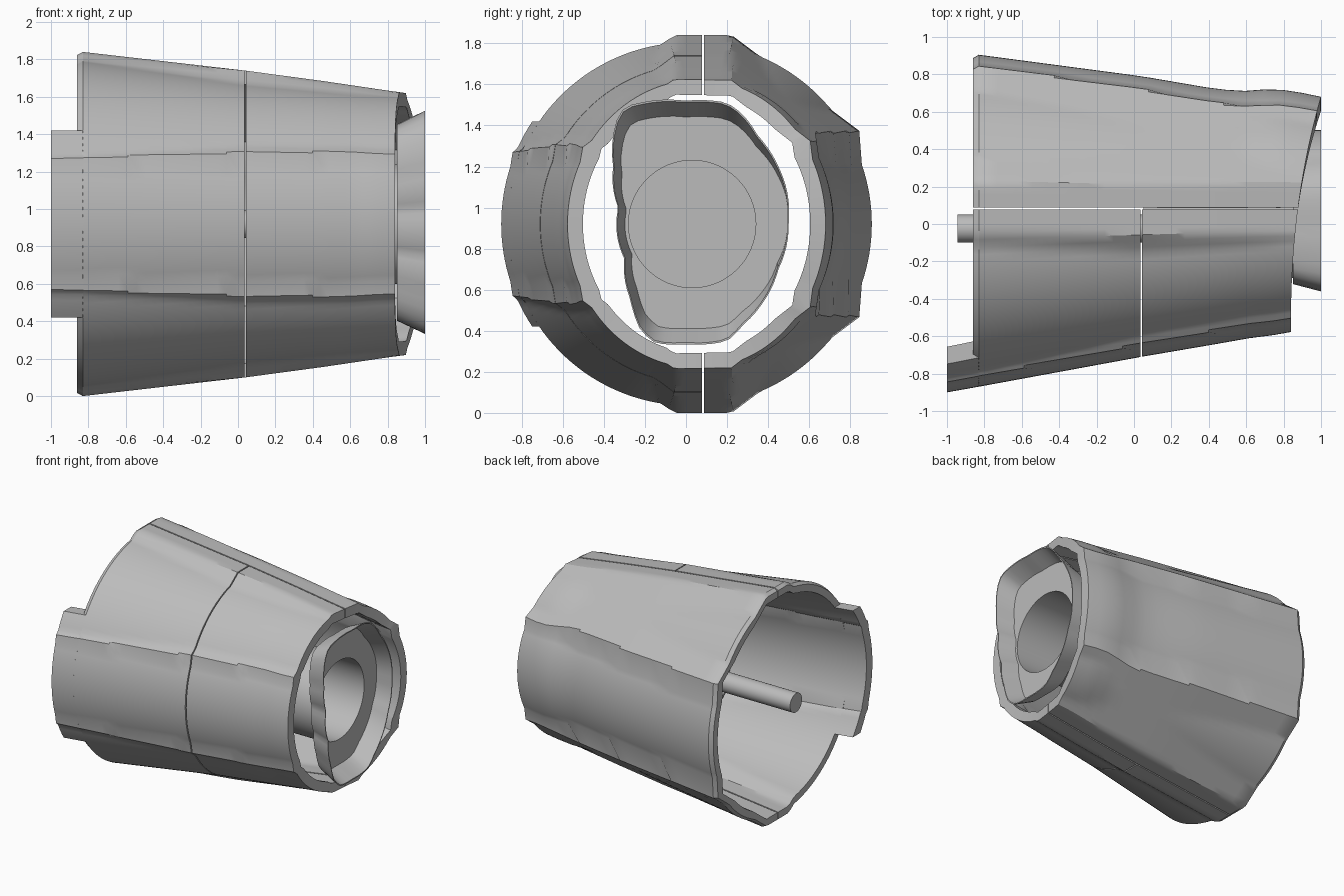
import bpy, bmesh, math

cube = bpy.data.objects.get("Cube")
if cube:
    bpy.data.objects.remove(cube)

grey = bpy.data.materials.new("plain_grey")
grey.use_nodes = True
grey.diffuse_color = (0.5, 0.5, 0.5, 1)
grey.node_tree.nodes["Principled BSDF"].inputs["Base Color"].default_value = (0.5, 0.5, 0.5, 1)

MID_Z, SPLIT_Y, GAP, WALL = 0.92, 0.082, 0.005, 0.075

# Shell stations: x, front y, back y, ridge height, body height
STATIONS = [
    (-1.0, -0.90, 0.92, 0.94, 0.905),
    (-0.83, -0.87, 0.905, 0.92, 0.885),
    (0.04, -0.71, 0.79, 0.82, 0.775),
    (0.45, -0.64, 0.72, 0.765, 0.735),
    (0.62, -0.61, 0.71, 0.74, 0.72),
    (0.74, -0.595, 0.725, 0.722, 0.712),
    (0.88, -0.57, 0.705, 0.702, 0.702),
    (1.0, -0.56, 0.68, 0.69, 0.69),
]


def station(x, inset):
    """Centre y, half width, ridge height and body height at x."""
    x = min(max(x, -1), 1)
    for p, q in zip(STATIONS, STATIONS[1:]):
        if x <= q[0]:
            f = (x - p[0]) / (q[0] - p[0])
            front, back, ridge, body = [u + (v - u) * f for u, v in zip(p[1:], q[1:])]
            break
    return (front + back) / 2, (back - front) / 2 - inset, ridge - inset, body - inset


def shell_point(x, t, inset):
    cy, a, ridge, body = station(x, inset)
    y = cy + a * math.cos(t)
    slope = ridge - 0.75 * max(0, abs(y - SPLIT_Y) - 0.14)
    h = max(body * abs(math.sin(t)), slope if a * abs(math.sin(t)) > 0.3 else 0)
    return x, y, MID_Z + math.copysign(h, math.sin(t))


def finish(bm, name):
    bmesh.ops.recalc_face_normals(bm, faces=bm.faces)
    mesh = bpy.data.meshes.new(name)
    bm.to_mesh(mesh)
    bm.free()
    mesh.materials.append(grey)
    ob = bpy.data.objects.new(name, mesh)
    bpy.context.collection.objects.link(ob)
    bpy.ops.object.select_all(action='DESELECT')
    ob.select_set(True)
    bpy.context.view_layer.objects.active = ob
    bpy.ops.object.shade_smooth_by_angle(angle=math.radians(30))
    return ob


def bridge(bm, p, q, cyclic):
    n = len(p)
    for i in range(n if cyclic else n - 1):
        j = (i + 1) % n
        bm.faces.new((p[i], p[j], q[j], q[i]))


# Angular limits of each panel
def back_span(cy, a, body):
    t = math.acos((SPLIT_Y + GAP - cy) / a)
    return -t, t


def front_span(cy, a, body):
    t = math.acos((SPLIT_Y - GAP - cy) / a)
    return t, 2 * math.pi - t


def flap_span(cy, a, body):
    t = math.asin(0.5 / body)
    return math.pi - t, math.pi + t


def slanted_end(t):
    u = math.cos(t)
    return 0.875 + 0.08 * u + 0.045 * u * u


def panel(name, span, start, end, chamfer=False, n=72, steps=18):
    """Curved plate with wall thickness between two x limits."""
    rows = [(k / steps, 0, 0) for k in range(steps + 1)]
    rows += [(k / steps, WALL, 0) for k in range(steps, -1, -1)]
    if chamfer:
        rows[-1] = (0, WALL, -0.03)
        rows.append((0, 0.02, -0.03))
    bm = bmesh.new()
    grid = []
    for s, inset, shift in rows:
        row = []
        for i in range(n + 1):
            x = start
            for _ in range(2):   # settle the angle against the slanted end
                cy, a, ridge, body = station(x, inset)
                lo, hi = span(cy, a, body)
                t = lo + (hi - lo) * i / n
                stop = end(t) if callable(end) else end
                x = start + (stop - start) * s + shift
            row.append(bm.verts.new(shell_point(x, t, inset)))
        grid.append(row)
    for p, q in zip(grid, grid[1:] + grid[:1]):
        bridge(bm, p, q, False)
    # End caps joining outer and inner skins
    for e in (0, -1):
        bm.faces.new([row[e] for row in grid])
    return finish(bm, name)


panel("back_shell", back_span, -0.83, slanted_end, chamfer=True)
panel("front_shell_rear", front_span, -0.83, 0.036, chamfer=True)
panel("front_shell_nose", front_span, 0.044, slanted_end)
panel("front_flap", flap_span, -1.0, -0.825, n=30, steps=2)

# Flared collar outline (y, z), resampled around its centre
OUTLINE = [(0.5, 0.93), (0.45, 1.2), (0.35, 1.35), (0.27, 1.46), (0.2, 1.51),
           (0, 1.52), (-0.2, 1.515), (-0.3, 1.49), (-0.34, 1.42), (-0.355, 1.2),
           (-0.33, 1.0), (-0.3, 0.75), (-0.27, 0.55), (-0.22, 0.4), (-0.15, 0.34),
           (0, 0.335), (0.2, 0.35), (0.28, 0.43), (0.37, 0.53), (0.45, 0.7)]
CY = 0.03
polar = sorted((math.atan2(z - MID_Z, y - CY) % math.tau, math.hypot(y - CY, z - MID_Z))
               for y, z in OUTLINE)
polar = [(polar[-1][0] - math.tau, polar[-1][1])] + polar + [(polar[0][0] + math.tau, polar[0][1])]


def collar_radius(t):
    for (t0, r0), (t1, r1) in zip(polar, polar[1:]):
        if t0 <= t <= t1:
            return r0 + (r1 - r0) * (t - t0) / (t1 - t0)


def collar_loop(bm, x, scale=1, floor=False, circle=None):
    loop = []
    for i in range(80):
        t = math.tau * i / 80
        r = circle or collar_radius(t) * scale
        dy, dz = r * math.cos(t), r * math.sin(t)
        if floor:
            dz *= 0.88
            dy *= 0.9 if dy < 0 else 1
        loop.append(bm.verts.new((x, CY + dy, MID_Z + dz)))
    return loop


# Collar with a deep round bore and its barrel
bm = bmesh.new()
loops = [collar_loop(bm, 0.05, circle=0.32),
         collar_loop(bm, 0.85, circle=0.32),
         collar_loop(bm, 0.85, floor=True),
         collar_loop(bm, 1.0),
         collar_loop(bm, 1.0, scale=0.985),
         collar_loop(bm, 0.865, scale=0.985, floor=True),
         collar_loop(bm, 0.865, circle=0.31),
         collar_loop(bm, 0.1, circle=0.31)]
for p, q in zip(loops, loops[1:]):
    bridge(bm, p, q, True)
bm.faces.new(loops[0])
bm.faces.new(loops[-1])
finish(bm, "flared_collar")

# Centre rod
bm = bmesh.new()
ends = [[bm.verts.new((x, -0.025 + 0.075 * math.cos(math.tau * i / 32),
                       MID_Z + 0.075 * math.sin(math.tau * i / 32))) for i in range(32)]
        for x in (-0.945, 0.07)]
bridge(bm, ends[0], ends[1], True)
for loop in ends:
    bm.faces.new(loop)
finish(bm, "centre_rod")
